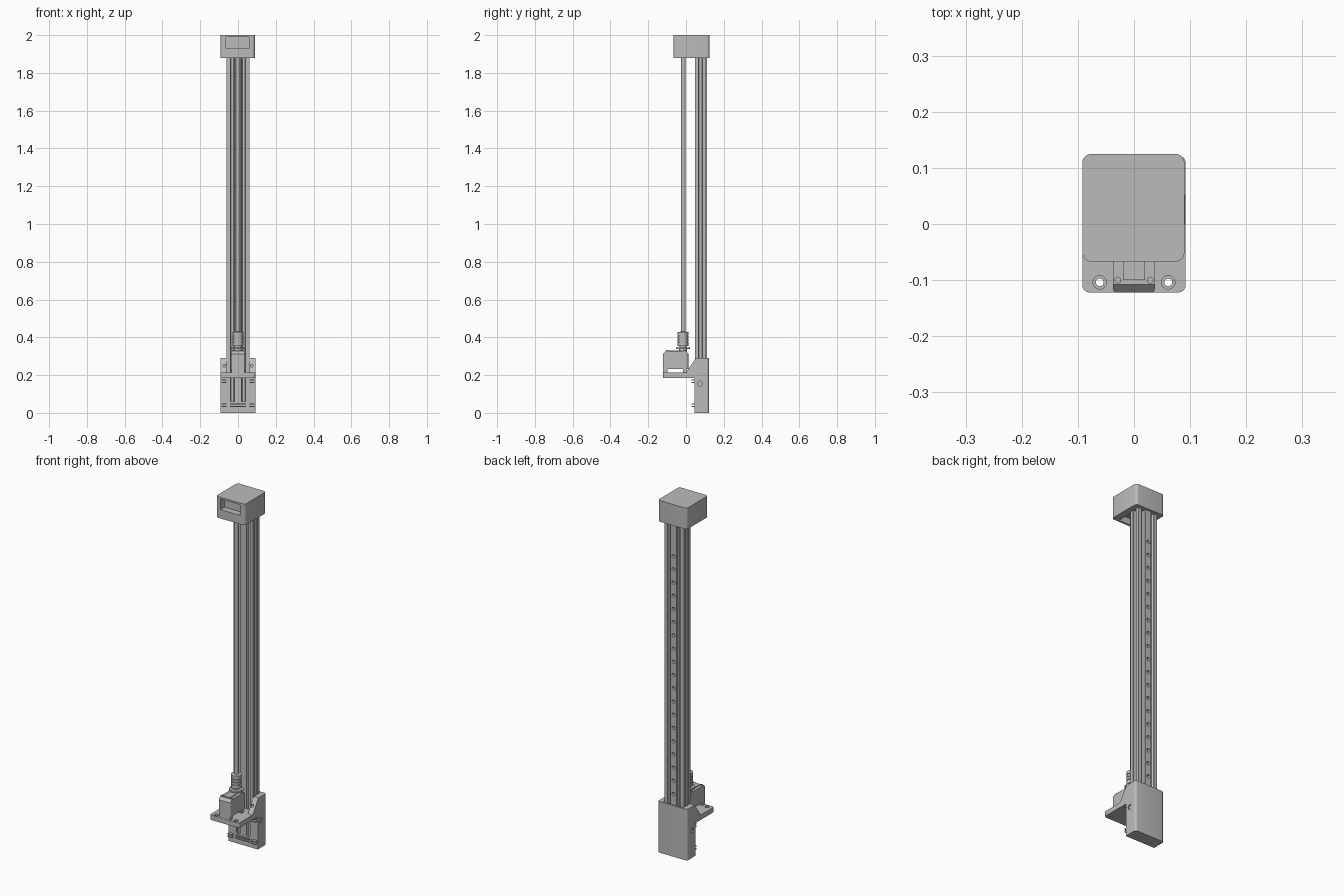
import bpy, bmesh, math
from mathutils import Vector, Matrix

old = bpy.data.objects.get("Cube")
if old:
    bpy.data.objects.remove(old, do_unlink=True)

grey = bpy.data.materials.new("plain_grey")
grey.use_nodes = True
grey.diffuse_color = (0.5, 0.5, 0.5, 1)
grey.node_tree.nodes["Principled BSDF"].inputs["Base Color"].default_value = (0.5, 0.5, 0.5, 1)


def finish(name, bm):
    bmesh.ops.recalc_face_normals(bm, faces=bm.faces)
    mesh = bpy.data.meshes.new(name)
    bm.to_mesh(mesh)
    bm.free()
    mesh.materials.append(grey)
    ob = bpy.data.objects.new(name, mesh)
    bpy.context.collection.objects.link(ob)
    return ob


def activate(ob):
    bpy.ops.object.select_all(action='DESELECT')
    ob.select_set(True)
    bpy.context.view_layer.objects.active = ob


def smooth(ob):
    activate(ob)
    bpy.ops.object.shade_smooth_by_angle(angle=math.radians(30))
    return ob


def round_edges(bm, radius, rule, segments=5):
    edges = [e for e in bm.edges if rule(e)]
    bmesh.ops.bevel(bm, geom=edges, offset=radius, segments=segments,
                    profile=0.5, affect='EDGES')


def is_upright(e):
    a, b = (v.co for v in e.verts)
    return abs(a.x - b.x) + abs(a.y - b.y) < 1e-5


def box(name, x, y, z, radius=0, segments=5):
    """Box from (min, max) pairs, with optional rounded upright edges."""
    bm = bmesh.new()
    bmesh.ops.create_cube(bm, size=1)
    for v in bm.verts:
        v.co = [lo if c < 0 else hi for c, (lo, hi) in zip(v.co, (x, y, z))]
    if radius:
        round_edges(bm, radius, is_upright, segments)
    return finish(name, bm)


def cylinders(name, centres, radius, length, axis='Z', sides=24):
    bm = bmesh.new()
    turn = {'Z': Matrix(), 'X': Matrix.Rotation(math.pi / 2, 4, 'Y'),
            'Y': Matrix.Rotation(math.pi / 2, 4, 'X')}[axis]
    for c in centres:
        bmesh.ops.create_cone(bm, cap_ends=True, segments=sides, radius1=radius, radius2=radius,
                              depth=length, matrix=Matrix.Translation(c) @ turn)
    return finish(name, bm)


def prism(name, points, place, along, rule=None, radius=0):
    """Extrude a closed outline; place() turns 2D points into 3D."""
    bm = bmesh.new()
    face = bm.faces.new([bm.verts.new(place(*p)) for p in points])
    new = bmesh.ops.extrude_face_region(bm, geom=[face])['geom']
    bmesh.ops.translate(bm, vec=along, verts=[g for g in new if isinstance(g, bmesh.types.BMVert)])
    if rule:
        round_edges(bm, radius, rule)
    return finish(name, bm)


def lathe(name, profile, centre, sides=32):
    bm = bmesh.new()
    verts = [bm.verts.new((r, 0, z)) for r, z in profile]
    edges = [bm.edges.new(pair) for pair in zip(verts, verts[1:])]
    bmesh.ops.spin(bm, geom=verts + edges, cent=(0, 0, 0), axis=(0, 0, 1),
                   angle=math.tau, steps=sides, use_duplicate=False)
    bmesh.ops.remove_doubles(bm, verts=bm.verts, dist=1e-5)
    bmesh.ops.translate(bm, vec=centre, verts=bm.verts)
    return smooth(finish(name, bm))


def cut(ob, *cutters):
    for c in cutters:
        activate(ob)
        mod = ob.modifiers.new("cut", 'BOOLEAN')
        mod.operation = 'DIFFERENCE'
        mod.solver = 'EXACT'
        mod.object = c
        bpy.ops.object.modifier_apply(modifier=mod.name)
        bpy.data.objects.remove(c, do_unlink=True)
    return ob


# Slotted double-width column
def column_outline():
    half_w, half_d = 0.061, 0.03
    pts = []
    for turn, offsets in enumerate(((-0.03, 0.03), (0,), (-0.03, 0.03), (0,))):
        t = Vector(((1, 0), (0, 1), (-1, 0), (0, -1))[turn])
        n = Vector((-t.y, t.x))
        reach, run = (half_d, half_w) if turn % 2 == 0 else (half_w, half_d)
        pts.append(-n * reach - t * run)
        for off in offsets:
            c = t * off - n * reach
            slot = [(-0.011, 0), (-0.011, 0.006), (-0.017, 0.006), (-0.007, 0.016)]
            slot += [(-a, b) for a, b in reversed(slot)]
            pts += [c + t * a + n * b for a, b in slot]
    return pts


column = prism("column", column_outline(), lambda u, v: (u, v + 0.077, 0.02), (0, 0, 1.88))
rail = box("rail", (-0.018, 0.018), (0.1, 0.112), (0.1, 1.88))
holes = [(0, 0.11, 0.35 + 0.075 * i) for i in range(19)]
for part in (column, rail):
    cut(part, cylinders("hole_cutter", holes, 0.01, 0.03, 'Y', 16))

# Foot bracket with shelf and side gussets
side = [(0.122, 0), (0.046, 0), (0.046, 0.185), (-0.122, 0.185),
        (-0.122, 0.213), (0, 0.213), (0.052, 0.29), (0.122, 0.29)]
bracket = prism("foot_bracket", side, lambda y, z: (-0.092, y, z), (0.184, 0, 0),
                lambda e: is_upright(e) and abs(e.verts[0].co.y) > 0.12, 0.013)
cut(bracket,
    box("channel_cutter", (-0.062, 0.062), (0.0465, 0.1125), (0.015, 0.4)),
    box("opening_cutter", (-0.062, 0.062), (-0.2, 0.06), (0.213, 0.4)),
    box("window_cutter", (-0.045, 0.045), (0.03, 0.06), (0.06, 0.185)),
    cylinders("shelf_hole_cutter", [(s * 0.061, -0.104, 0.2) for s in (-1, 1)], 0.007, 0.1),
    cylinders("shelf_sink_cutter", [(s * 0.061, -0.104, 0.213) for s in (-1, 1)], 0.012, 0.016),
    cylinders("gusset_hole_cutter", [(s * 0.072, 0.03, 0.25) for s in (-1, 1)], 0.007, 0.1, 'Y'),
    cylinders("side_sink_cutter", [(s * 0.092, 0.075, 0.155) for s in (-1, 1)], 0.013, 0.016, 'X'))
smooth(bracket)
smooth(cylinders("side_screws", [(s * 0.085, 0.075, 0.155) for s in (-1, 1)], 0.008, 0.008, 'X'))

# Tie loops on the front of the bracket
for s, label in ((-1, "right"), (1, "left")):
    for z, level in ((0.04, "lower"), (0.167, "upper")):
        for dz in (-0.007, 0.007):
            box(f"{level}_{label}_tie", sorted((s * 0.06, s * 0.088)), (0.03, 0.05),
                (z + dz - 0.003, z + dz + 0.003))
for z in (0.033, 0.047):
    box("centre_tie", (-0.042, 0.042), (0.036, 0.05), (z - 0.003, z + 0.003))

# Motor on small feet
motor_side = [(-0.122, 0.232), (0.012, 0.232), (0.012, 0.313), (0.002, 0.327),
              (-0.108, 0.327), (-0.122, 0.313)]
smooth(prism("motor_body", motor_side, lambda y, z: (-0.037, y, z), (0.074, 0, 0),
             is_upright, 0.006))
for y in (-0.11, -0.005):
    box("motor_foot", (-0.034, 0.034), (y - 0.011, y + 0.011), (0.21, 0.235))
box("motor_top_plate", (-0.02, 0.02), (-0.1, 0.005), (0.325, 0.331))
smooth(cylinders("motor_screws", [(s * 0.029, y, 0.328) for s in (-1, 1) for y in (-0.1, -0.008)],
                 0.006, 0.008, sides=16))

# Drive train: flange, grooved coupler and long rod
axis = (0, -0.016, 0)
lathe("flange", [(0, 0.325), (0.02, 0.325), (0.02, 0.337), (0.037, 0.337),
                 (0.037, 0.347), (0.018, 0.347), (0.018, 0.356), (0, 0.356)], axis)
grooves = [(0, 0.354), (0.028, 0.354)]
for z in (0.374, 0.39, 0.406):
    grooves += [(0.028, z), (0.023, z), (0.023, z + 0.004), (0.028, z + 0.004)]
lathe("coupler", grooves + [(0.028, 0.428), (0.012, 0.43), (0, 0.43)], axis)
smooth(cylinders("drive_rod", [(0, -0.014, 1.17)], 0.012, 1.5))

# Head cap with front pocket and open underside
cap = box("head_cap", (-0.092, 0.09), (-0.067, 0.125), (1.88, 2.0), 0.016)
cut(cap,
    box("pocket_cutter", (-0.063, 0.059), (-0.1, -0.03), (1.93, 1.99)),
    box("underside_cutter", (-0.05, 0.05), (-0.055, 0.03), (1.8, 1.915)))
smooth(cap)
